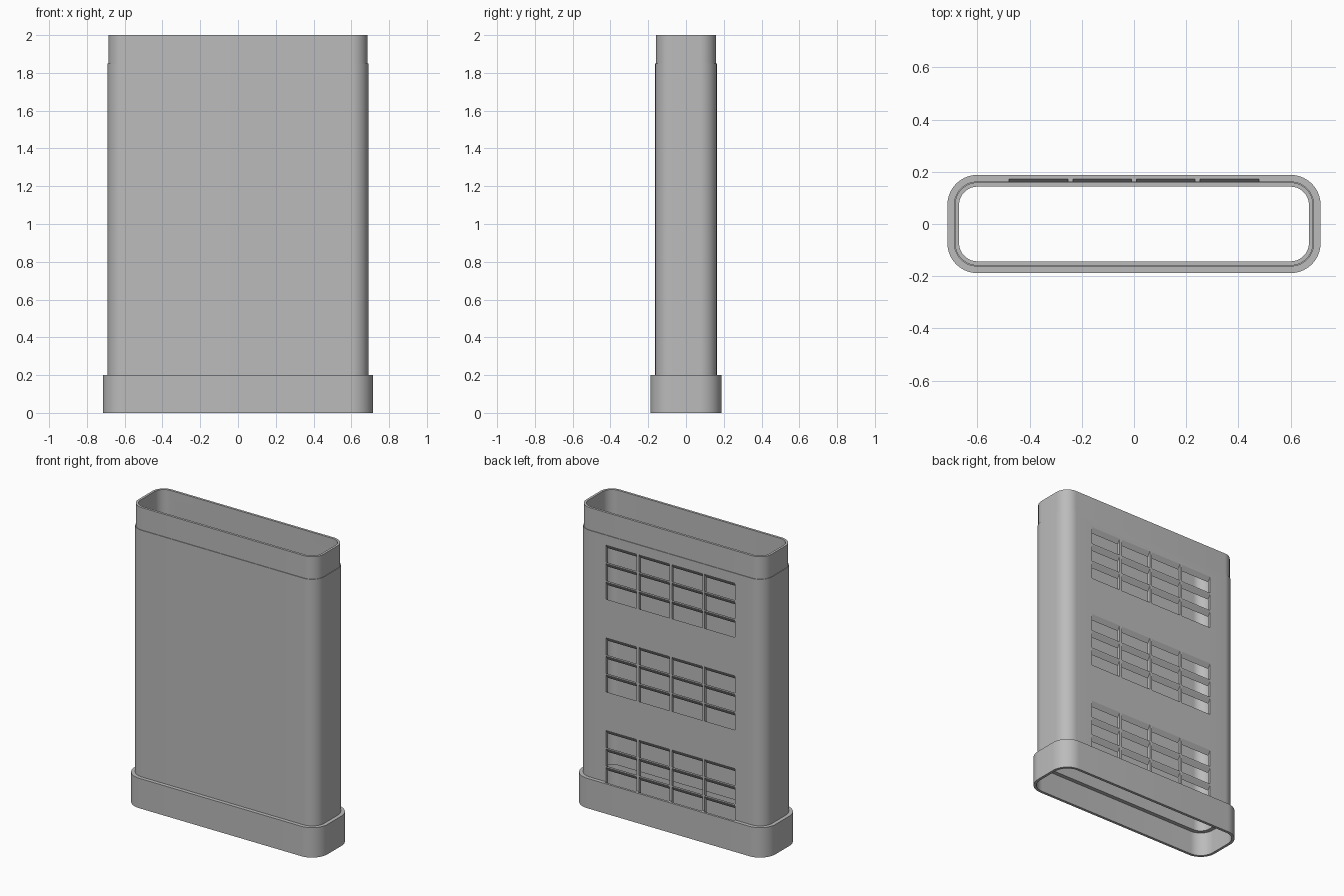
import bpy, bmesh
from math import cos, sin, pi, radians

cube = bpy.data.objects.get("Cube")
if cube:
    bpy.data.objects.remove(cube, do_unlink=True)

# Material
grey = bpy.data.materials.new("plain_grey")
grey.use_nodes = True
tone = (0.5, 0.5, 0.5, 1)
grey.diffuse_color = tone
grey.node_tree.nodes["Principled BSDF"].inputs["Base Color"].default_value = tone


def make_object(name, bm):
    bmesh.ops.recalc_face_normals(bm, faces=bm.faces)
    mesh = bpy.data.meshes.new(name)
    bm.to_mesh(mesh)
    bm.free()
    mesh.materials.append(grey)
    obj = bpy.data.objects.new(name, mesh)
    bpy.context.collection.objects.link(obj)
    return obj


def rounded_ring(bm, inset, z, steps=14):
    """Rounded rectangle, inset from the outer edge of the base collar."""
    r = 0.115 - inset
    cx, cy = 0.715 - 0.115, 0.188 - 0.115
    ring = []
    for q, (sx, sy) in enumerate([(1, 1), (-1, 1), (-1, -1), (1, -1)]):
        for i in range(steps + 1):
            a = (q + i / steps) * pi / 2
            ring.append(bm.verts.new((sx * cx + r * cos(a), sy * cy + r * sin(a), z)))
    return ring


# Duct: base socket collar, main wall, top spigot, hollow inside
profile = [(0, 0), (0, 0.2), (0.025, 0.2), (0.025, 1.85), (0.029, 1.85),
           (0.029, 2), (0.045, 2), (0.045, 0.16), (0.018, 0.16), (0.018, 0)]
bm = bmesh.new()
rings = [rounded_ring(bm, d, z) for d, z in profile]
for k, low in enumerate(rings):
    high = rings[(k + 1) % len(rings)]
    for i in range(len(low)):
        j = (i + 1) % len(low)
        bm.faces.new((low[i], low[j], high[j], high[i]))
duct = make_object("duct_body", bm)

# Slanted louvre slots through the back wall: three groups of 4 x 3
WALL, SLOPE = 0.163, 1.5
Y_IN, Y_OUT = 0.12, 0.173
SLOT_W, BAR_W = 0.2255, 0.018
SLOT_H, SLAT_H = 0.116, 0.008
bm = bmesh.new()
for group in range(3):
    for row in range(3):
        for col in range(4):
            x = -0.478 + col * (SLOT_W + BAR_W)
            z = 0.182 + group * 0.62 + row * (SLOT_H + SLAT_H)
            box = bmesh.ops.create_cube(bm, size=1)["verts"]
            for v in box:
                y = Y_OUT if v.co.y > 0 else Y_IN
                v.co = (x + (v.co.x + 0.5) * SLOT_W, y,
                        z + (v.co.z + 0.5) * SLOT_H + SLOPE * (y - WALL))
cutter = make_object("slot_cutter", bm)
cutter.hide_render = True

cut = duct.modifiers.new("louvre_slots", "BOOLEAN")
cut.operation = "DIFFERENCE"
cut.solver = "EXACT"
cut.object = cutter

bpy.ops.object.select_all(action="DESELECT")
duct.select_set(True)
bpy.context.view_layer.objects.active = duct
bpy.ops.object.modifier_apply(modifier=cut.name)
bpy.data.objects.remove(cutter, do_unlink=True)
bpy.ops.object.shade_smooth_by_angle(angle=radians(30))
